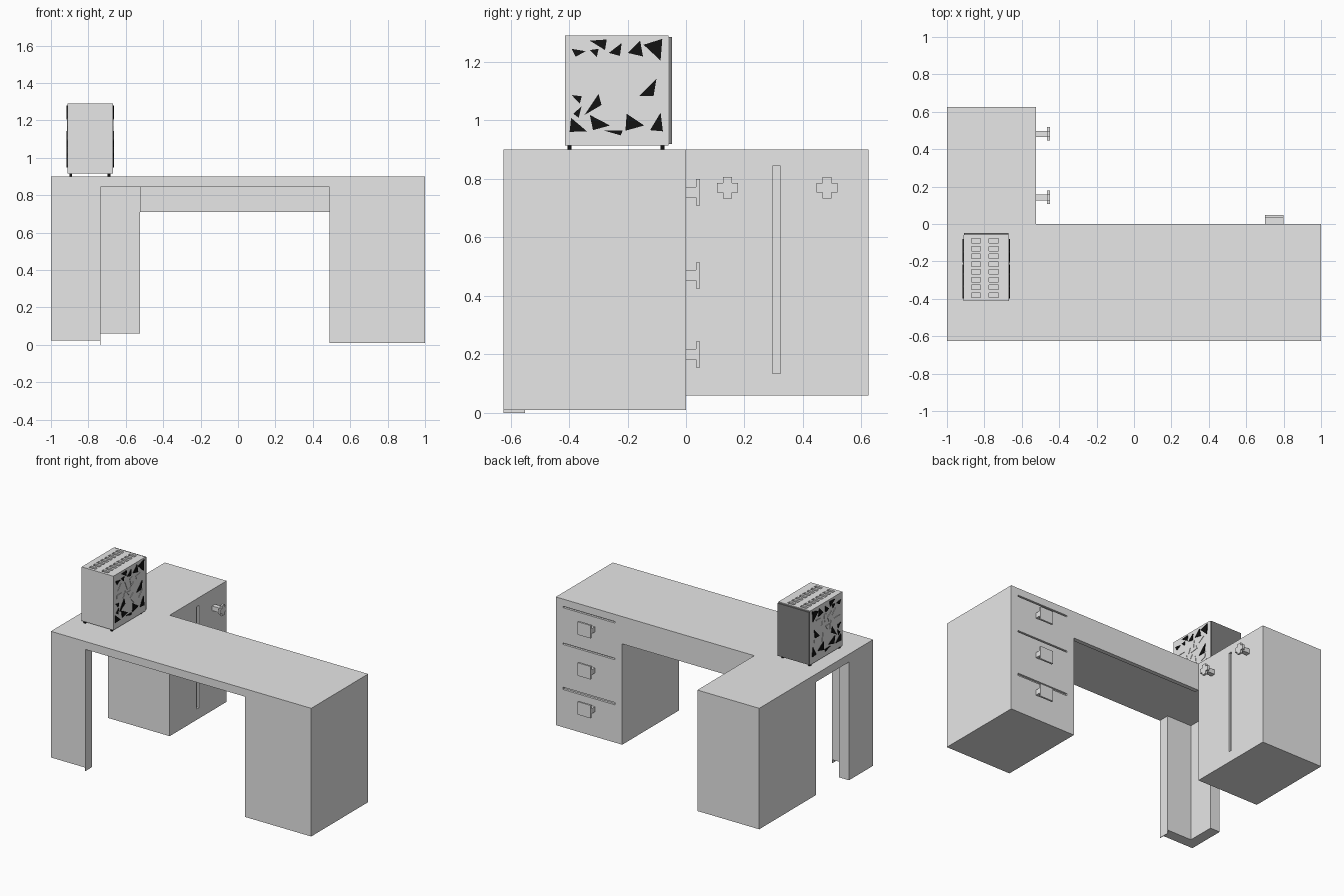
import bpy, bmesh
from mathutils import Vector

if "Cube" in bpy.data.objects:
    bpy.data.objects.remove(bpy.data.objects["Cube"])


def material(name, v):
    m = bpy.data.materials.new(name)
    m.diffuse_color = (v, v, v, 1)
    m.use_nodes = True
    m.node_tree.nodes["Principled BSDF"].inputs["Base Color"].default_value = m.diffuse_color
    return m


GREY = material("light grey", 0.8)
DARK = material("dark grey", 0.22)
BLACK = material("black", 0.006)


def finish(name, bm, mat):
    bmesh.ops.recalc_face_normals(bm, faces=bm.faces)
    me = bpy.data.meshes.new(name)
    bm.to_mesh(me)
    bm.free()
    me.materials.append(mat)
    ob = bpy.data.objects.new(name, me)
    bpy.context.collection.objects.link(ob)
    return ob


def add_prism(bm, points, offset):
    f = bm.faces.new([bm.verts.new(p) for p in points])
    r = bmesh.ops.extrude_face_region(bm, geom=[f])
    vs = [g for g in r["geom"] if isinstance(g, bmesh.types.BMVert)]
    bmesh.ops.translate(bm, verts=vs, vec=Vector(offset))


def boxes(name, specs, mat):
    """One object made of boxes given as (x0, x1, y0, y1, z0, z1)."""
    bm = bmesh.new()
    for x0, x1, y0, y1, z0, z1 in specs:
        add_prism(bm, [(x0, y0, z0), (x1, y0, z0), (x1, y1, z0), (x0, y1, z0)],
                  (0, 0, z1 - z0))
    return finish(name, bm, mat)


def prism(name, points, offset, mat):
    bm = bmesh.new()
    add_prism(bm, points, offset)
    return finish(name, bm, mat)


def cut(ob, specs):
    cutter = boxes("slot_cutter", specs, GREY)
    cutter.hide_render = True
    mod = ob.modifiers.new("slots", 'BOOLEAN')
    mod.operation = 'DIFFERENCE'
    mod.solver = 'EXACT'
    mod.object = cutter
    bpy.context.view_layer.objects.active = ob
    bpy.ops.object.modifier_apply(modifier=mod.name)
    bpy.data.objects.remove(cutter)


# desk top and drawer pedestal, one front profile pushed back
profile = [(-1, .9), (1, .9), (1, .01), (.49, .01), (.49, .845), (-1, .845)]
desk = prism("desk_top_and_drawer_pedestal",
             [(x, -.625, z) for x, z in profile], (0, .625, 0), GREY)
# drawer gaps in the back face
cut(desk, [(.545, .945, -.015, .02, z - h, z + h)
           for z, h in ((.845, .005), (.59, .005), (.28, .008))])

# apron under the back edge
boxes("apron", [(-.525, .49, -.03, 0, .71, .845)], GREY)

# side cabinet with the gap between its two doors
cabinet = boxes("side_cabinet", [(-1, -.525, 0, .625, .06, .9)], GREY)
cut(cabinet, [(-.54, -.5, .295, .323, .135, .845)])

# L-shaped corner leg with its foot edge
corner = [(-1, -.625), (-.735, -.625), (-.735, -.55), (-.925, -.55),
          (-.925, -.36), (-1, -.36)]
prism("corner_leg", [(x, y, .024) for x, y in corner], (0, 0, .821), GREY)
boxes("leg_foot_edge", [(-.739, -.735, -.625, -.55, 0, .024)], GREY)

# drawer handles
for i, z in enumerate((.755, .47, .20)):
    boxes(f"drawer_handle_{i + 1}",
          [(.70, .80, 0, .035, z - .018, z + .018),
           (.70, .80, .035, .048, z - .045, z + .045)], GREY)

# cross-shaped door knobs on square stems
a, b = .016, .036
cross = [(-a, -b), (a, -b), (a, -a), (b, -a), (b, a), (a, a),
         (a, b), (-a, b), (-a, a), (-b, a), (-b, -a), (-a, -a)]
for i, y in enumerate((.142, .482)):
    boxes(f"knob_stem_{i + 1}", [(-.525, -.465, y - a, y + a, .77 - a, .77 + a)], GREY)
    prism(f"knob_head_{i + 1}", [(-.465, y + p, .77 + q) for p, q in cross],
          (.015, 0, 0), GREY)

# computer case with two columns of top vents
case = boxes("computer_case", [(-.912, -.668, -.413, -.06, .915, 1.29)], GREY)
cut(case, [(x - .025, x + .025, y - .012, y + .012, 1.28, 1.31)
           for x in (-.845, -.75)
           for y in [-.09 - .0415 * k for k in range(8)]])
boxes("case_back_panel", [(-.91, -.67, -.06, -.048, .92, 1.285)], DARK)
boxes("case_feet", [(x - .007, x + .007, y - .007, y + .007, .9, .915)
                    for x in (-.895, -.69) for y in (-.398, -.08)], BLACK)

# triangle pattern, millimetres from the lower front corner of the case side
black_tris = [
    (22, 330, 70, 322, 36, 303), (84, 358, 142, 362, 136, 326),
    (84, 326, 114, 330, 108, 302), (149, 316, 193, 350, 187, 306),
    (214, 316, 256, 358, 266, 304), (268, 344, 332, 364, 326, 290),
    (252, 168, 312, 228, 302, 168), (22, 172, 56, 168, 50, 142),
    (66, 104, 114, 176, 124, 138), (28, 108, 56, 134, 46, 94),
    (15, 46, 20, 94, 74, 48), (84, 104, 153, 68, 95, 52),
    (134, 50, 196, 50, 190, 34), (210, 108, 270, 68, 206, 50),
    (290, 52, 326, 112, 334, 48)]
grey_tris = [
    (46, 256, 80, 296, 114, 256), (122, 290, 166, 260, 150, 226),
    (32, 228, 94, 228, 38, 196), (104, 182, 128, 228, 142, 170),
    (176, 290, 204, 296, 194, 230), (172, 222, 220, 256, 232, 230),
    (244, 284, 296, 290, 250, 260), (140, 208, 188, 208, 168, 182),
    (180, 154, 214, 182, 226, 104), (272, 120, 314, 170, 310, 136)]


def tri_plates(name, tris, x, thick, mat):
    bm = bmesh.new()
    for t in tris:
        add_prism(bm, [(x, -.413 + t[k] / 1000, .915 + t[k + 1] / 1000)
                       for k in (0, 2, 4)], (thick, 0, 0))
    finish(name, bm, mat)


for side, x, s in (("right", -.668, 1), ("left", -.912, -1)):
    tri_plates(f"{side}_black_triangles", black_tris, x, .005 * s, BLACK)
    tri_plates(f"{side}_grey_triangles", grey_tris, x, .003 * s, GREY)
